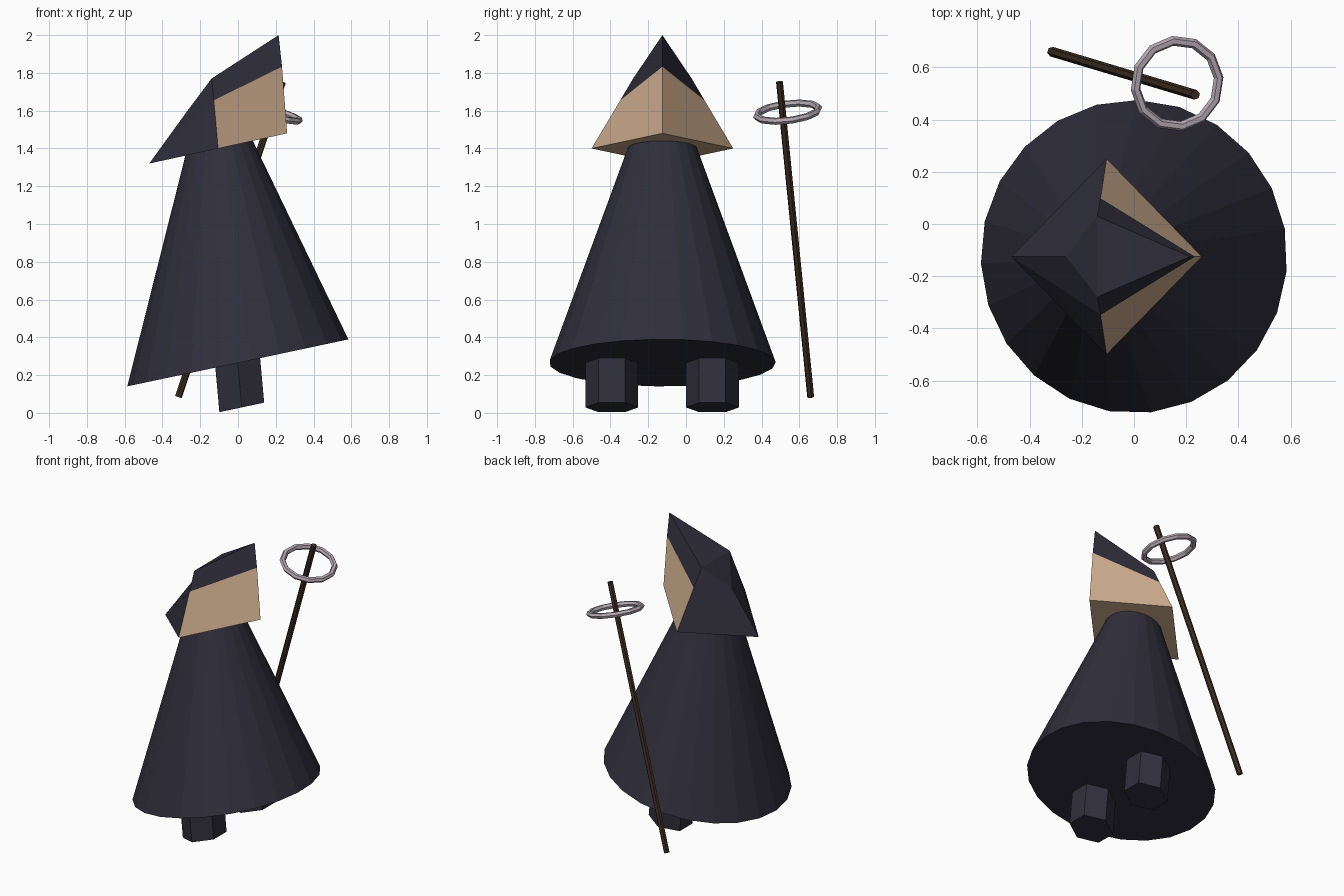
import bpy, bmesh, math
from mathutils import Vector, Matrix

if "Cube" in bpy.data.objects:
    bpy.data.objects.remove(bpy.data.objects["Cube"])

TILT = Matrix.Rotation(math.radians(-12), 3, 'Y')   # whole figure leans back
MID = -0.125                                        # y of the figure's centre


def material(name, rgb):
    m = bpy.data.materials.new(name)
    m.diffuse_color = (*rgb, 1)
    m.use_nodes = True
    m.node_tree.nodes["Principled BSDF"].inputs["Base Color"].default_value = m.diffuse_color
    return m


cloth = material("dark_cloth", (0.030, 0.028, 0.045))
tan = material("tan", (0.62, 0.42, 0.27))
wood = material("dark_wood", (0.045, 0.026, 0.015))
metal = material("pale_metal", (0.47, 0.40, 0.45))


def finish(name, bm, mats):
    bmesh.ops.recalc_face_normals(bm, faces=bm.faces[:])
    mesh = bpy.data.meshes.new(name)
    bm.to_mesh(mesh)
    bm.free()
    for m in mats:
        mesh.materials.append(m)
    ob = bpy.data.objects.new(name, mesh)
    bpy.context.collection.objects.link(ob)
    return ob


def loft(name, mat, sides, rings, rot, offset=0.0):
    """Closed prism through two rings given as (centre, radius)."""
    bm = bmesh.new()
    loops = []
    for c, r in rings:
        angs = [math.radians(offset) + 2 * math.pi * i / sides for i in range(sides)]
        loops.append([bm.verts.new(Vector(c) + rot @ Vector((r * math.cos(a), r * math.sin(a), 0)))
                      for a in angs])
    lo, hi = loops
    for i in range(sides):
        j = (i + 1) % sides
        bm.faces.new((lo[i], lo[j], hi[j], hi[i]))
    bm.faces.new(lo)
    bm.faces.new(hi)
    return finish(name, bm, [mat])


# Robe and feet
loft("robe", cloth, 23, [((0, MID, 0.265), 0.60), ((-0.10, MID, 1.41), 0.18)], TILT, 10.3)
for name, y in (("right_foot", -0.393), ("left_foot", 0.14)):
    loft(name, cloth, 6, [((0.02, y, 0.029), 0.14), ((-0.01, y, 0.36), 0.14)], TILT, 30)

# Hooded head: square base, peak pulled forward, tan lower front
bm = bmesh.new()


def vert(x, y, z):
    return bm.verts.new((x, MID + y, z))


front, back = vert(0.26, 0, 1.48), vert(-0.47, 0, 1.32)
brow, peak, crown = vert(0.233, 0, 1.833), vert(0.215, 0, 2.0), vert(-0.26, 0, 1.61)
side, temple, top = [], [], []
for s in (-1, 1):
    side.append(vert(-0.105, s * 0.375, 1.40))
    temple.append(vert(-0.128, s * 0.223, 1.655))
    top.append(vert(-0.14, s * 0.155, 1.77))
skin_faces = [bm.faces.new((front, side[0], back, side[1]))]
for k in (0, 1):
    skin_faces.append(bm.faces.new((front, side[k], temple[k], brow)))
    bm.faces.new((brow, temple[k], top[k], peak))
    bm.faces.new((side[k], back, temple[k]))
    bm.faces.new((temple[k], back, crown, top[k]))
bm.faces.new((peak, top[0], top[1]))
bm.faces.new((crown, top[0], top[1]))
for f in skin_faces:
    f.material_index = 1
finish("hooded_head", bm, [cloth, tan])

# Staff
foot, tip = Vector((-0.315, 0.66, 0.085)), Vector((0.235, 0.495, 1.752))
loft("staff", wood, 6, [(foot, 0.019), (tip, 0.019)],
     (tip - foot).to_track_quat('Z', 'Y').to_matrix())

# Ring hanging around the staff
bpy.ops.mesh.primitive_torus_add(major_segments=12, minor_segments=6,
                                 major_radius=0.166, minor_radius=0.019,
                                 location=(0.165, 0.538, 1.592))
ring = bpy.context.object
ring.name = "staff_ring"
ring.rotation_euler = Vector((0.28, -0.12, 1)).to_track_quat('Z', 'Y').to_euler()
ring.data.materials.append(metal)
